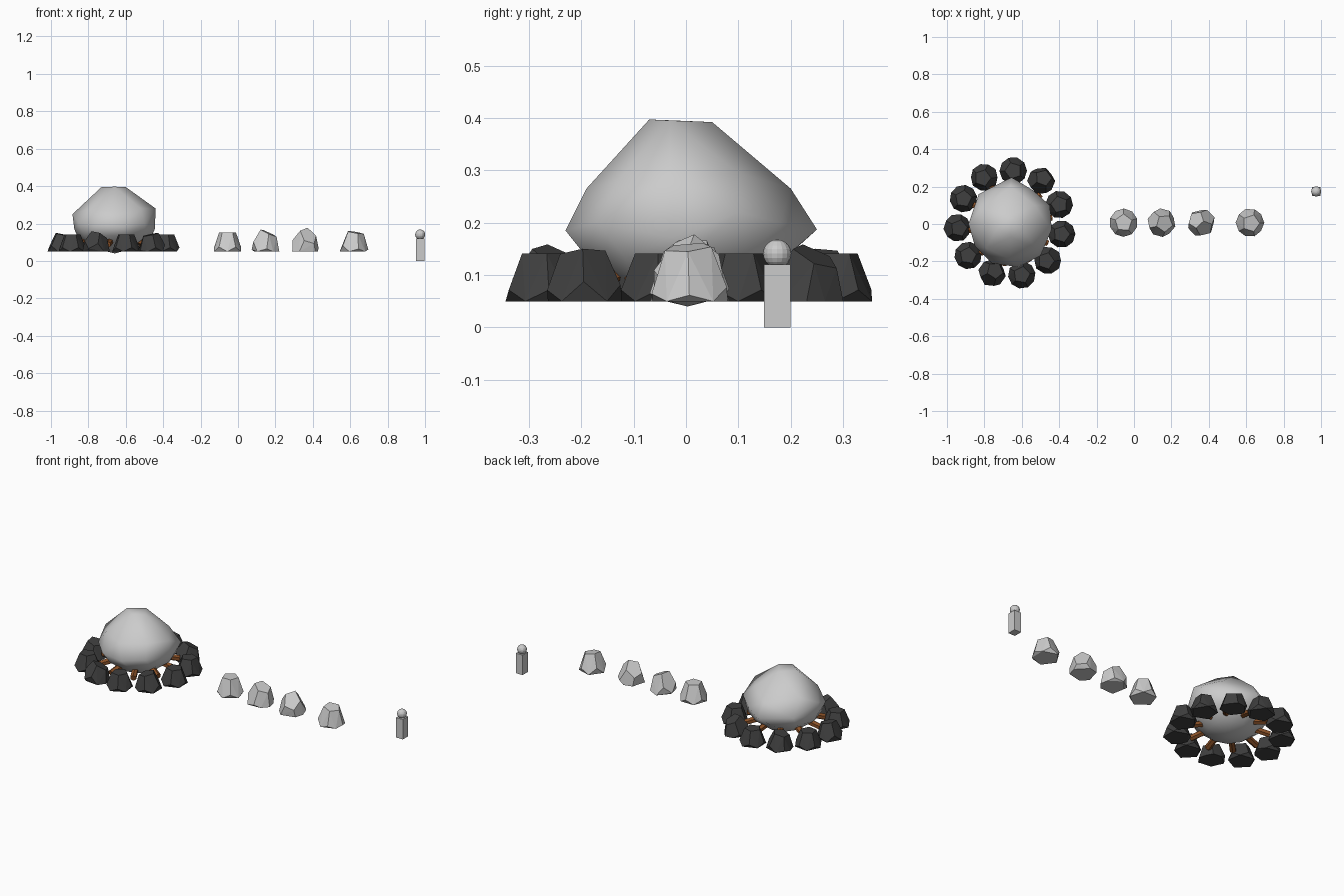
import bpy, bmesh, math, random
from mathutils import Vector, Euler

if "Cube" in bpy.data.objects:
    bpy.data.objects.remove(bpy.data.objects["Cube"])

random.seed(4)


def material(name, rgb):
    m = bpy.data.materials.new(name)
    m.diffuse_color = (*rgb, 1)
    m.use_nodes = True
    m.node_tree.nodes["Principled BSDF"].inputs["Base Color"].default_value = m.diffuse_color
    return m


charcoal = material("charcoal", (0.05, 0.05, 0.05))
bark = material("bark", (0.25, 0.08, 0.02))


def finish(bm, name, mat=None):
    bmesh.ops.recalc_face_normals(bm, faces=bm.faces)
    me = bpy.data.meshes.new(name)
    bm.to_mesh(me)
    bm.free()
    ob = bpy.data.objects.new(name, me)
    bpy.context.collection.objects.link(ob)
    if mat:
        me.materials.append(mat)
    return ob


def hull(points, name, mat=None, flat=True):
    bm = bmesh.new()
    for p in points:
        bm.verts.new(p)
    bmesh.ops.remove_doubles(bm, verts=bm.verts, dist=0.0005)
    bmesh.ops.convex_hull(bm, input=bm.verts)
    loose = [v for v in bm.verts if not v.link_faces]
    bmesh.ops.delete(bm, geom=loose, context='VERTS')
    if flat:
        bmesh.ops.dissolve_limit(bm, angle_limit=0.03, verts=bm.verts, edges=bm.edges)
    return finish(bm, name, mat)


# unit dodecahedron resting on a face
DODECA = []
for r, z in ((0.607, 0.795), (0.982, 0.188)):
    for k in range(5):
        a = k * math.tau / 5
        p = Vector((r * math.cos(a), r * math.sin(a), z))
        DODECA += [p, -p]


def stone(name, x, y, radius, height, rot, mat=None):
    # dodecahedron turned, its lower half flattened onto the ground plane
    pts = []
    for p in DODECA:
        q = Euler(rot).to_matrix() @ p
        pts.append((x + q.x * radius, y + q.y * radius, 0.05 + max(q.z, 0) * height))
    hull(pts, name, mat)


# ring of dark stones round the fire
for i in range(11):
    a = math.radians(86.5 - i * 360 / 11)
    tilt = random.choice((0, 0.15, 0.35))
    stone(f"fire_ring_stone_{i + 1}", -0.663 + 0.282 * math.cos(a), 0.003 + 0.282 * math.sin(a),
          0.075, 0.115, (tilt, 0, random.uniform(0, 6.28)), charcoal)

# row of pale stepping stones
for i, (x, rot) in enumerate(((-0.056, (0, 0, 0.3)), (0.147, (0.25, 0.1, 1.0)),
                              (0.36, (0.6, 0, 0.5)), (0.62, (0.05, 0.1, 0)))):
    stone(f"stepping_stone_{i + 1}", x, 0.007, 0.077, 0.13, rot)

# large smooth boulder above the fire
CX = -0.66
rim = ((-0.655, 0.25, 0.187), (-0.83, 0.16, 0.20), (-0.885, 0.0, 0.25), (-0.85, -0.12, 0.20),
       (-0.76, -0.21, 0.19), (-0.62, -0.23, 0.185), (-0.50, -0.17, 0.20), (-0.44, -0.03, 0.28),
       (-0.45, 0.1, 0.22), (-0.54, 0.18, 0.20), (-0.445, -0.02, 0.17), (-0.875, 0.0, 0.17))
top = ((-0.73, -0.02, 0.395), (-0.66, -0.07, 0.397), (-0.60, -0.03, 0.395), (-0.65, 0.05, 0.392),
       (-0.66, 0.20, 0.265), (-0.66, -0.19, 0.265), (-0.82, 0.08, 0.29), (-0.53, 0.1, 0.295),
       (-0.79, -0.13, 0.28), (-0.52, -0.13, 0.28))
low = [(CX + r * math.cos(k * 0.6283 + o), r * math.sin(k * 0.6283 + o), z)
       for r, z, o in ((0.2, 0.135, 0), (0.12, 0.07, 0.3)) for k in range(10)]
boulder = hull(list(rim) + list(top) + low + [(CX, 0.003, 0.04)], "boulder", flat=False)
for p in boulder.data.polygons:
    p.use_smooth = True

# logs laid like spokes beneath the boulder
for i in range(10):
    a = i * math.tau / 10 + 0.15
    d = Vector((math.cos(a), math.sin(a), -0.25)).normalized()
    bm = bmesh.new()
    bmesh.ops.create_cone(bm, cap_ends=True, segments=6, radius1=0.018, radius2=0.018, depth=0.15)
    ob = finish(bm, f"log_{i + 1}", bark)
    ob.rotation_euler = d.to_track_quat('Z', 'Y').to_euler()
    ob.location = (CX + 0.15 * math.cos(a), 0.15 * math.sin(a), 0.105)

# small standing marker: square post with a round top
bm = bmesh.new()
bmesh.ops.create_cube(bm, size=1)
bmesh.ops.scale(bm, vec=(0.045, 0.05, 0.12), verts=bm.verts)
bmesh.ops.translate(bm, vec=(0.975, 0.174, 0.06), verts=bm.verts)
finish(bm, "marker_post")
bm = bmesh.new()
bmesh.ops.create_uvsphere(bm, u_segments=16, v_segments=10, radius=0.027)
bmesh.ops.translate(bm, vec=(0.974, 0.174, 0.141), verts=bm.verts)
finish(bm, "marker_head")
